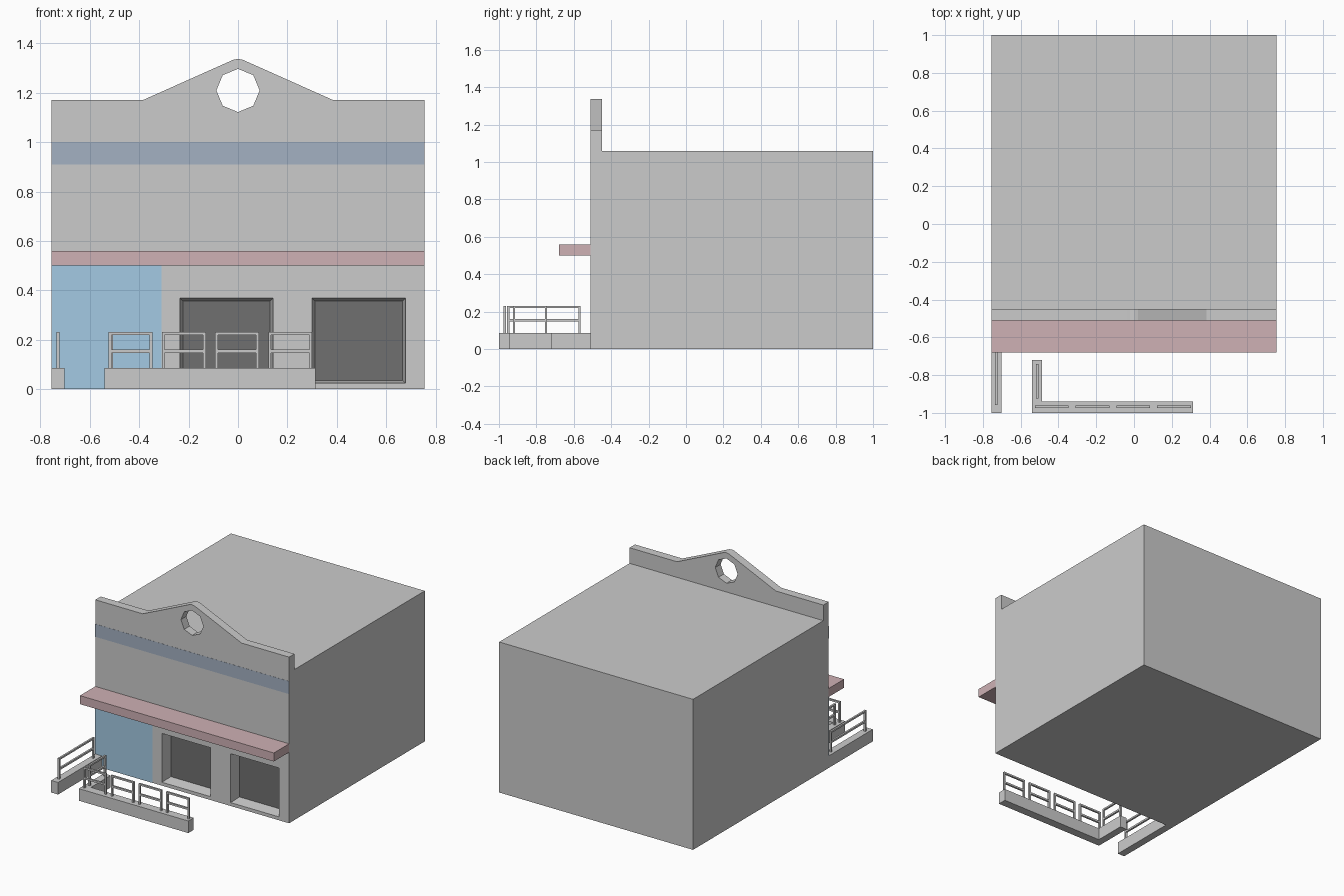
import bpy, bmesh, math

if "Cube" in bpy.data.objects:
    bpy.data.objects.remove(bpy.data.objects["Cube"])

def material(name, rgb):
    m = bpy.data.materials.new(name)
    m.diffuse_color = (*rgb, 1)
    m.use_nodes = True
    m.node_tree.nodes["Principled BSDF"].inputs["Base Color"].default_value = m.diffuse_color
    return m

BLUE = material("blue", (0.37, 0.59, 0.77))
NAVY = material("navy", (0.37, 0.44, 0.54))
RED = material("dull_red", (0.62, 0.44, 0.46))
DARK = material("dark_glass", (0.16, 0.16, 0.16))

def loft(name, a, b, mat=None):
    """Closed solid between two matching loops of points."""
    bm = bmesh.new()
    va = [bm.verts.new(p) for p in a]
    vb = [bm.verts.new(p) for p in b]
    n = len(va)
    bm.faces.new(va)
    bm.faces.new(vb[::-1])
    for i in range(n):
        j = (i + 1) % n
        bm.faces.new((va[j], va[i], vb[i], vb[j]))
    bmesh.ops.recalc_face_normals(bm, faces=bm.faces)
    me = bpy.data.meshes.new(name)
    bm.to_mesh(me)
    bm.free()
    ob = bpy.data.objects.new(name, me)
    bpy.context.collection.objects.link(ob)
    if mat:
        me.materials.append(mat)
    return ob

def prism_y(name, xz, y0, y1, mat=None):
    return loft(name, [(x, y0, z) for x, z in xz], [(x, y1, z) for x, z in xz], mat)

def rect(x0, x1, z0, z1):
    return [(x0, z0), (x1, z0), (x1, z1), (x0, z1)]

def box(name, x0, x1, y0, y1, z0, z1, mat=None):
    return prism_y(name, rect(x0, x1, z0, z1), y0, y1, mat)

def cut(target, cutter):
    mod = target.modifiers.new("cut", 'BOOLEAN')
    mod.operation = 'DIFFERENCE'
    mod.solver = 'EXACT'
    mod.object = cutter
    bpy.context.view_layer.objects.active = target
    bpy.ops.object.modifier_apply(modifier=mod.name)
    bpy.data.objects.remove(cutter)

W, F = 0.755, -0.51     # half width and front plane

# Building: L-shaped side profile, full height at the front parapet
side = [(F, 0), (1, 0), (1, 1.06), (-0.45, 1.06), (-0.45, 1.4), (F, 1.4)]
building = loft("building", [(-W, y, z) for y, z in side], [(W, y, z) for y, z in side])

# Gable outline trimmed from the parapet
half = [(-1, 1.17), (-0.385, 1.17), (-0.04, 1.324), (-0.02, 1.333)]
outline = half + [(0, 1.337)] + [(-x, z) for x, z in reversed(half)]
cut(building, prism_y("gable_cutter", outline + [(1, 1.6), (-1, 1.6)], -0.6, -0.4))

# Eight-sided opening in the gable
ring = [(0.0875 * math.cos(i * math.pi / 4), 1.209 + 0.0875 * math.sin(i * math.pi / 4))
        for i in range(8)]
cut(building, prism_y("hole_cutter", ring, -0.6, -0.4))

# Tapered window recesses with dark panes
T, D = 0.012, 0.083     # taper and depth
for side_name, x0, x1 in (("left", -0.235, 0.142), ("right", 0.30, 0.678)):
    z0, z1 = 0.024, 0.368
    outer = rect(x0 - T, x1 + T, z0 - T, z1 + T)
    inner = rect(x0 + T, x1 - T, z0 + T, z1 - T)
    cut(building, loft("recess_cutter", [(x, F - D, z) for x, z in outer],
                       [(x, F + D, z) for x, z in inner]))
    prism_y(side_name + "_window_pane", inner, F + D - 0.002, F + D + 0.005, DARK)

# Facade colour bands and awning
box("upper_band", -W, W, F - 0.001, F + 0.001, 0.91, 1.0, NAVY)
box("entrance_panel", -W, -0.31, F - 0.001, F + 0.001, 0, 0.5, BLUE)
box("awning", -W, W, -0.68, F, 0.50, 0.56, RED)

# Low walls
H = 0.085
box("left_low_wall", -W, -0.702, -1, F, 0, H)
corner = [(-0.54, -1), (0.313, -1), (0.313, -0.94), (-0.488, -0.94), (-0.488, -0.72), (-0.54, -0.72)]
loft("corner_low_wall", [(x, y, 0) for x, y in corner], [(x, y, H) for x, y in corner])

def railing(name, axis, a, b, c):
    """Two posts and two rails from a to b along an axis, at offset c."""
    r, t = 0.0065, 0.012
    parts = [("post_a", a, a + t, H - 0.002, 0.231), ("post_b", b - t, b, H - 0.002, 0.231),
             ("top_rail", a + t, b - t, 0.219, 0.231), ("mid_rail", a + t, b - t, 0.147, 0.160)]
    for part, p0, p1, z0, z1 in parts:
        if axis == 'x':
            box(f"{name}_{part}", p0, p1, c - r, c + r, z0, z1)
        else:
            box(f"{name}_{part}", c - r, c + r, p0, p1, z0, z1)

# Railings
for i in range(4):
    x = -0.524 + i * 0.2155
    railing(f"front_railing_{i + 1}", 'x', x, x + 0.178, -0.968)
railing("return_railing", 'y', -0.925, -0.742, -0.513)
railing("left_railing", 'y', -0.957, -0.563, -0.729)
